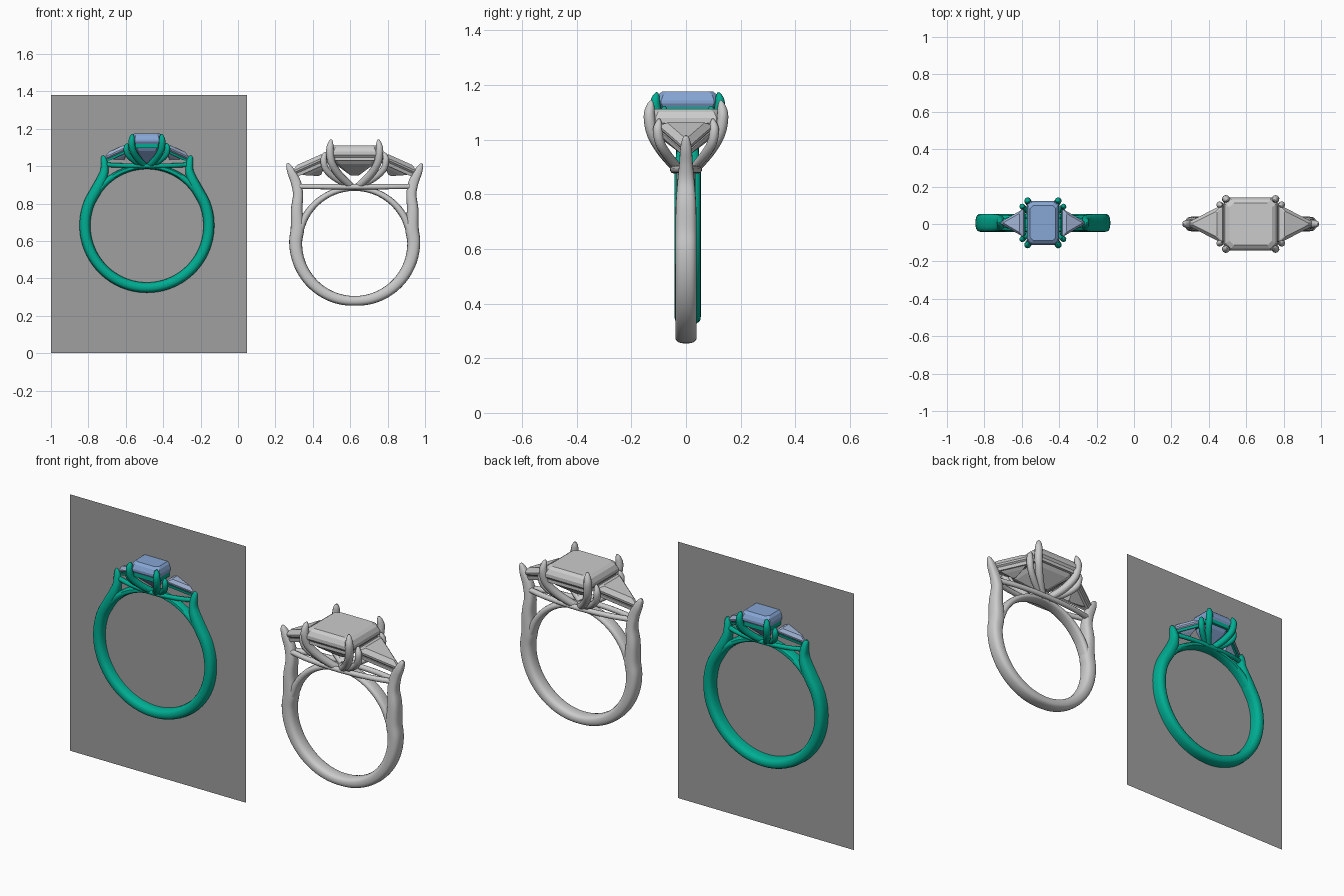
import bpy, bmesh, math
from mathutils import Vector

if "Cube" in bpy.data.objects:
    bpy.data.objects.remove(bpy.data.objects["Cube"])


def material(name, rgb):
    m = bpy.data.materials.new(name)
    m.diffuse_color = (*rgb, 1)
    m.use_nodes = True
    m.node_tree.nodes["Principled BSDF"].inputs["Base Color"].default_value = m.diffuse_color
    return m


def finish(name, bm, mat, smooth):
    bmesh.ops.recalc_face_normals(bm, faces=bm.faces)
    me = bpy.data.meshes.new(name)
    bm.to_mesh(me)
    bm.free()
    ob = bpy.data.objects.new(name, me)
    bpy.context.collection.objects.link(ob)
    if mat:
        me.materials.append(mat)
    if smooth:
        bpy.ops.object.select_all(action='DESELECT')
        ob.select_set(True)
        bpy.context.view_layer.objects.active = ob
        bpy.ops.object.shade_smooth_by_angle(angle=math.radians(40))
    return ob


def loft(name, rings, mat, smooth=False, closed=False):
    """Skin a stack of outlines; closed joins the last one to the first."""
    bm = bmesh.new()
    vs = [[bm.verts.new(p) for p in r] for r in rings]
    n = len(vs[0])
    pairs = list(zip(vs, vs[1:])) + ([(vs[-1], vs[0])] if closed else [])
    for a, b in pairs:
        for i in range(n):
            j = (i + 1) % n
            bm.faces.new((a[i], a[j], b[j], b[i]))
    if not closed:
        bm.faces.new(vs[0])
        bm.faces.new(vs[-1])
    return finish(name, bm, mat, smooth)


def spline(pts, steps):
    """Catmull-Rom through tuples of position and two radii."""
    p = [pts[0]] + list(pts) + [pts[-1]]
    out = []
    for a, b, c, d in zip(p, p[1:], p[2:], p[3:]):
        for k in range(steps):
            t = k / steps
            out.append([0.5 * (2 * B + (C - A) * t + (2 * A - 5 * B + 4 * C - D) * t * t
                               + (3 * B - A - 3 * C + D) * t ** 3)
                        for A, B, C, D in zip(a, b, c, d)])
    return out + [list(pts[-1])]


def sweep(name, pts, mat, e=2.0, steps=5, sides=14):
    """Sweep a superellipse along a path of (x, y, z, in-plane radius, side radius)."""
    pts = spline(pts, steps)
    P = [Vector(p[:3]) for p in pts]
    n, rings = None, []
    for i, p in enumerate(pts):
        t = (P[min(i + 1, len(P) - 1)] - P[max(i - 1, 0)]).normalized()
        if n is None:
            n = t.cross(Vector((0, 1, 0))) if abs(t.y) < 0.9 else Vector((1, 0, 0))
        n = (n - t * n.dot(t)).normalized()
        b = t.cross(n)
        ring = []
        for k in range(sides):
            a = 2 * math.pi * k / sides
            c, s = math.cos(a), math.sin(a)
            c = math.copysign(abs(c) ** (2 / e), c)
            s = math.copysign(abs(s) ** (2 / e), s)
            ring.append(P[i] + n * c * p[3] + b * s * p[4])
        rings.append(ring)
    return loft(name, rings, mat, smooth=True)


def make_ring(tag, C, metal, gem, side_gem, arc0, bottom, side, hw, shoulder, arch,
              stone, zs, rim, prong, side_prong, pr, base, tri, rail):
    C = Vector(C)

    def at(x, y, z, a, b):
        return (C.x + x, C.y + y, C.z + z, a, b)

    # shank: arc from the bottom, then a shoulder rising to a claw tip
    half = []
    for k in range(9):
        f = k / 8
        a = math.radians(-90 + f * (90 + arc0))
        r, h = (bottom[i] + (side[i] - bottom[i]) * f for i in (0, 1))
        half.append((r * math.cos(a), r * math.sin(a), h, hw))
    half += shoulder
    full = [(-x, z, h, w) for x, z, h, w in reversed(half[1:])] + half
    sweep(tag + "_shank", [at(x, 0, z, h, w) for x, z, h, w in full], metal, e=2.7, sides=20)

    # arch closing the finger hole under the setting
    arc = []
    for k in range(13):
        f = abs(k - 6) / 6
        a = math.radians(arc0 + (180 - 2 * arc0) * k / 12)
        r, h = arch[0] + 0.006 * f, arch[1] + 0.006 * f
        arc.append(at(r * math.cos(a), 0, r * math.sin(a), h, hw * 0.88))
    sweep(tag + "_arch", arc, metal, e=2.7, sides=16)

    # step-cut centre stone
    hx, hy, c = stone

    def octagon(s, z):
        x, y, k = hx * s, hy * s, c * s
        q = [(x, y - k), (x - k, y), (k - x, y), (-x, y - k),
             (-x, k - y), (k - x, -y), (x - k, -y), (x, k - y)]
        return [C + Vector((u, v, z - C.z)) for u, v in q]

    table, girdle, low, keel = zs
    loft(tag + "_centre_stone",
         [octagon(0.80, table), octagon(0.92, table - 0.35 * (table - girdle)), octagon(1, girdle),
          octagon(1, low), octagon(0.72, low - 0.45 * (low - keel)), octagon(0.15, keel)], gem)

    # rectangular seat below the girdle
    loft(tag + "_centre_seat", [octagon(0.93, rim[1]), octagon(0.93, rim[0]),
                                octagon(0.76, rim[0]), octagon(0.76, rim[1])], metal, closed=True)

    # four centre prongs and four side-stone prongs
    for label, (px, py, top) in (("prong", prong), ("side_prong", side_prong)):
        k = pr * (1 if label == "prong" else 0.85)
        H = top - base
        for sx in (-1, 1):
            for sy in (-1, 1):
                path = [(0.12, 0.22, 0, 0.9), (0.62, 0.62, 0.24, 1), (0.94, 0.93, 0.5, 1),
                        (1.02, 1.03, 0.76, 1), (0.99, 1.0, 0.92, 0.7), (0.96, 0.97, 1, 0.2)]
                sweep(f"{tag}_{label}", [(C.x + sx * px * u, C.y + sy * py * v, base + H * w, k * r, k * r)
                                         for u, v, w, r in path], metal, sides=10)

    # tilted triangular side stones with their seats
    bx, bz, length, hy3, tilt, crown, depth = tri
    ca, sa = math.cos(math.radians(tilt)), math.sin(math.radians(tilt))
    for s in (-1, 1):
        def triangle(k, z):
            cen, y, e = length * 0.36, hy3, hy3 * 0.08
            q = [(0, -y + e), (0, y - e), (e, y), (length, e), (length, -e), (e, -y)]
            out = []
            for u, v in q:
                u, v = cen + (u - cen) * k, v * k
                out.append(Vector((C.x + s * (bx + u * ca + z * sa), C.y + v, bz - u * sa + z * ca)))
            return out
        g = crown * 0.5
        loft(tag + "_side_stone", [triangle(0.68, crown), triangle(1, 0), triangle(1, -g),
                                   triangle(0.5, -g - depth * 0.6), triangle(0.08, -g - depth)], side_gem)
        loft(tag + "_side_seat", [triangle(0.97, -g * 2), triangle(0.97, -g * 2 - crown * 0.9),
                                  triangle(0.74, -g * 2 - crown * 0.9), triangle(0.74, -g * 2)],
             metal, closed=True)

    # gallery rails from shoulder to shoulder
    rx, rz, rm, ry, rr = rail
    for sy in (-1, 1):
        sweep(tag + "_gallery_rail",
              [at(u * rx, sy * ry * v, rz + (rm - rz) * w, rr, rr) for u, v, w in
               ((-1, 0.2, 0), (-0.6, 0.75, 0.6), (0, 1, 1), (0.6, 0.75, 0.6), (1, 0.2, 0))],
              metal, sides=10)


green = material("green_metal", (0.0, 0.42, 0.29))
blue = material("blue_gem", (0.24, 0.38, 0.66))
pale = material("pale_blue_gem", (0.38, 0.48, 0.70))
grey = material("panel_grey", (0.35, 0.35, 0.35))

# coloured ring, slim setting
make_ring("green_ring", (-0.487, 0.006, 0.683), green, blue, pale,
          arc0=36, bottom=(0.332, 0.028), side=(0.331, 0.030), hw=0.048,
          shoulder=[(0.240, 0.250, 0.027, 0.044), (0.227, 0.295, 0.022, 0.036),
                    (0.229, 0.340, 0.018, 0.025), (0.234, 0.365, 0.012, 0.014),
                    (0.236, 0.375, 0.004, 0.005)],
          arch=(0.314, 0.013), stone=(0.085, 0.117, 0.02), zs=(1.175, 1.143, 1.132, 1.02),
          rim=(1.098, 1.123), prong=(0.080, 0.115, 1.172), side_prong=(0.108, 0.085, 1.122),
          pr=0.018, base=1.0, tri=(0.105, 1.105, 0.132, 0.072, 25, 0.015, 0.05),
          rail=(0.222, 0.325, 0.318, 0.04, 0.012))

# plain ring, wide setting
make_ring("plain_ring", (0.624, 0, 0.587), None, None, None,
          arc0=15, bottom=(0.307, 0.026), side=(0.317, 0.036), hw=0.039,
          shoulder=[(0.310, 0.180, 0.031, 0.037), (0.303, 0.260, 0.027, 0.031),
                    (0.314, 0.325, 0.027, 0.025), (0.338, 0.380, 0.022, 0.021),
                    (0.354, 0.415, 0.013, 0.013), (0.360, 0.428, 0.004, 0.004)],
          arch=(0.295, 0.014), stone=(0.143, 0.142, 0.03), zs=(1.112, 1.078, 1.06, 0.95),
          rim=(1.03, 1.05), prong=(0.130, 0.130, 1.143), side_prong=(0.163, 0.100, 1.075),
          pr=0.021, base=0.89, tri=(0.150, 1.055, 0.205, 0.100, 24, 0.02, 0.07),
          rail=(0.305, 0.305, 0.303, 0.045, 0.014))

# flat backing panel through the coloured ring
bm = bmesh.new()
bm.faces.new([bm.verts.new(p) for p in ((-1, 0, 0), (0.047, 0, 0), (0.047, 0, 1.38), (-1, 0, 1.38))])
panel = finish("backing_panel", bm, grey, False)
